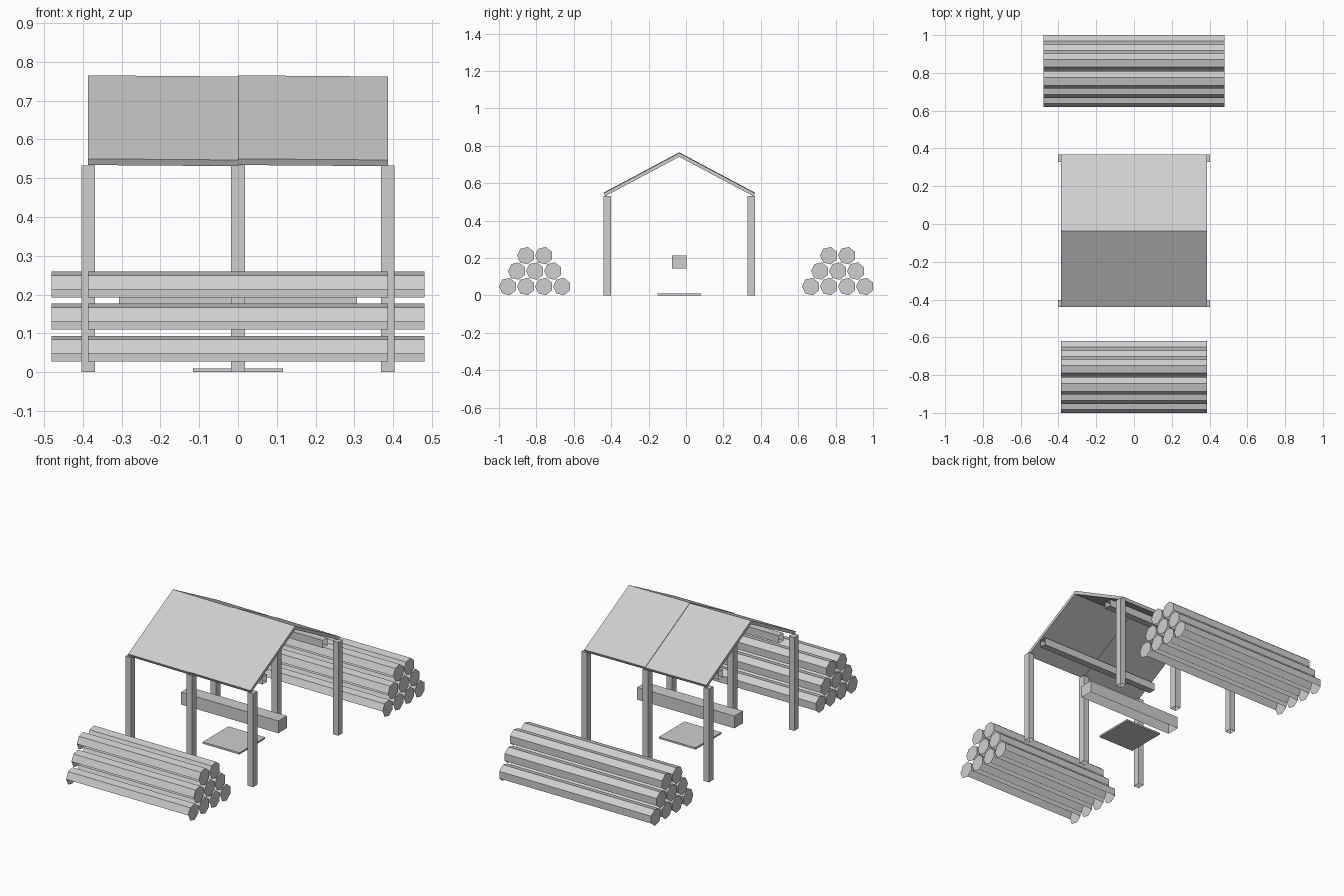
import bpy, bmesh, math

if "Cube" in bpy.data.objects:
    bpy.data.objects.remove(bpy.data.objects["Cube"], do_unlink=True)

GREY = (0.62, 0.62, 0.62, 1.0)
grey = bpy.data.materials.new("plain_grey")
grey.use_nodes = True
grey.diffuse_color = GREY
grey.node_tree.nodes["Principled BSDF"].inputs["Base Color"].default_value = GREY

MID_Y = -0.036       # centre line of the shelter
HALF_X = 0.386       # half length of the roof


def finish(name, bm):
    mesh = bpy.data.meshes.new(name)
    bm.to_mesh(mesh)
    bm.free()
    mesh.materials.append(grey)
    obj = bpy.data.objects.new(name, mesh)
    bpy.context.collection.objects.link(obj)
    return obj


def box(name, low, high, is_open=None):
    """Box between two corners; is_open(normal) picks faces to leave out."""
    bm = bmesh.new()
    bmesh.ops.create_cube(bm, size=1)
    for v in bm.verts:
        v.co = [(a + b) / 2 + c * (b - a) for a, b, c in zip(low, high, v.co)]
    bm.normal_update()
    if is_open:
        gone = [f for f in bm.faces if is_open(f.normal)]
        bmesh.ops.delete(bm, geom=gone, context='FACES')
    return finish(name, bm)


def prism(bm, profile, x0, x1, drop=0.0, keep=None):
    """Extrude a (y, z) profile along x with both ends capped."""
    a = [bm.verts.new((x0, y, z)) for y, z in profile]
    b = [bm.verts.new((x1, y, z - drop)) for y, z in profile]
    n = len(profile)
    for i in range(n):
        if keep is None or i in keep:
            j = (i + 1) % n
            bm.faces.new((a[i], a[j], b[j], b[i]))
    bm.faces.new(a)
    bm.faces.new(b)


def no_bottom(n):
    return n.z < -0.5


def no_ends(n):
    return abs(n.x) > 0.5


# Posts, two rows of three
for row, y in (("front", -0.421), ("back", 0.349)):
    for side, x in (("right", -HALF_X), ("middle", 0), ("left", HALF_X)):
        box(f"{row}_post_{side}", (x - 0.0175, y - 0.0195, 0),
            (x + 0.0175, y + 0.0195, 0.533), no_bottom)

# Roof: two overlapping gabled panels, each dipping slightly along x
top = [(-0.404, 0.55), (0, 0.765), (0.404, 0.55)]
under = [(0.396, 0.534), (0, 0.744), (-0.396, 0.534)]
profile = [(MID_Y + y, z) for y, z in top + under]
for name, x0 in (("roof_panel_right", -HALF_X), ("roof_panel_left", 0)):
    bm = bmesh.new()
    prism(bm, profile, x0, x0 + HALF_X, drop=0.003)
    bmesh.ops.recalc_face_normals(bm, faces=bm.faces)
    finish(name, bm)

# Open-ended beams under the roof slopes
for name, off in (("front_beam", -0.273), ("back_beam", 0.273)):
    y = MID_Y + off
    box(name, (-HALF_X, y - 0.02, 0.539), (HALF_X, y + 0.02, 0.582), no_ends)

# Work beam and ground plate in the middle
box("work_beam", (-0.307, -0.075, 0.143), (0.307, 0.002, 0.213), no_bottom)
box("ground_plate", (-0.116, -0.153, 0), (0.116, 0.079, 0.01))


# Log piles: seven-sided logs, open underneath
def log_pile(name, first_y, half_len):
    radius, pitch, rise = 0.0475, 0.0965, 0.0825
    bm = bmesh.new()
    for row in range(3):
        for k in range(4 - row):
            cy = first_y + (k + row / 2) * pitch
            cz = 0.0477 + row * rise
            ring = [math.pi - i * math.tau / 7 for i in range(7)]
            pts = [(cy + radius * math.cos(t), cz + radius * math.sin(t)) for t in ring]
            prism(bm, pts, -half_len, half_len, keep=range(4))
    bmesh.ops.recalc_face_normals(bm, faces=bm.faces)
    # Upper sides point away from the log axis
    bm.normal_update()
    flip = [f for f in bm.faces if abs(f.normal.x) < 0.5 and f.normal.z < -0.3]
    if flip:
        bmesh.ops.reverse_faces(bm, faces=bm.faces)
    finish(name, bm)


log_pile("front_logs", -0.9525, HALF_X)
log_pile("back_logs", 0.6675, 0.48)
